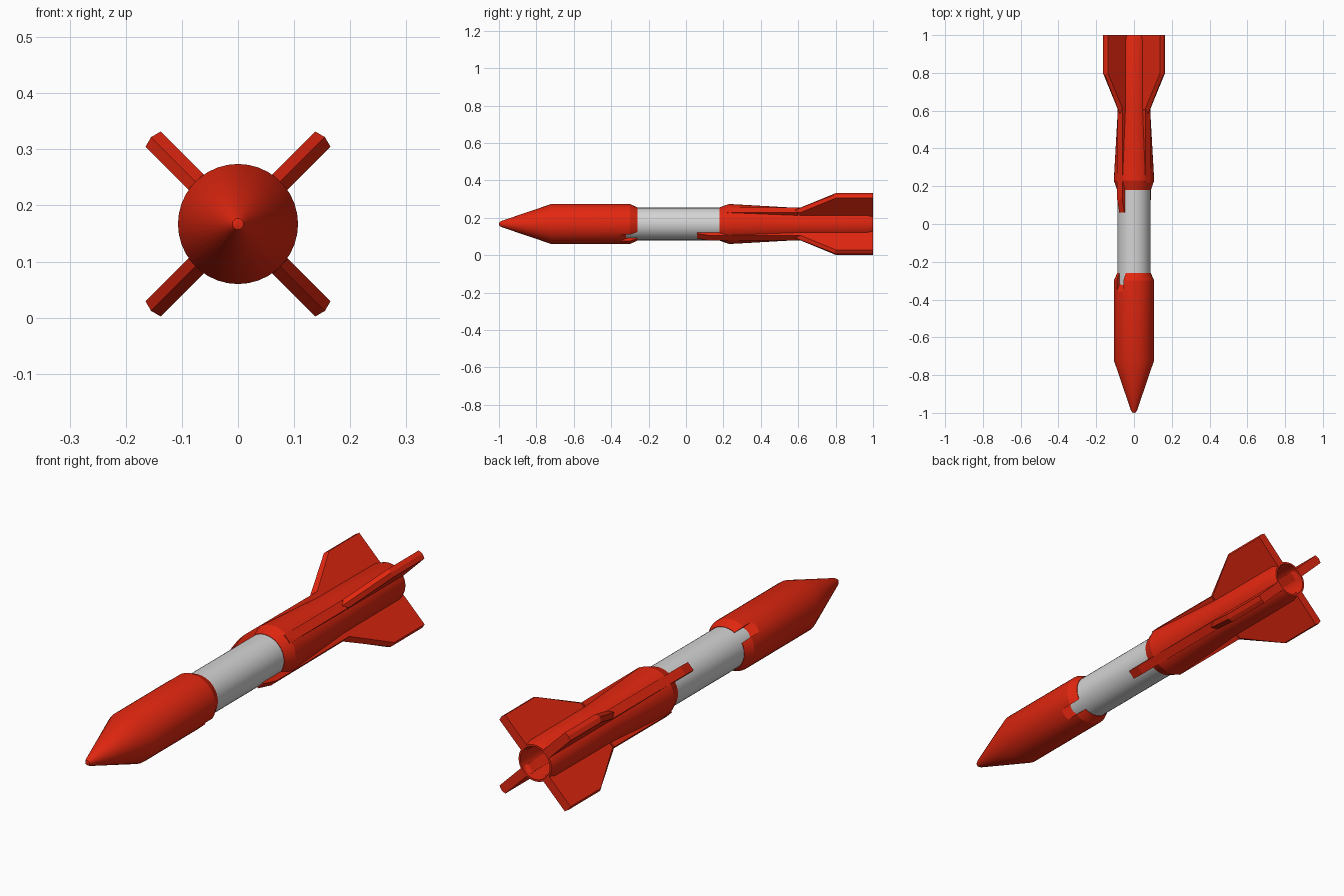
import bpy, bmesh, math
from mathutils import Vector, Matrix

AXIS_Z = 0.167
SEGMENTS = 36

if "Cube" in bpy.data.objects:
    bpy.data.objects.remove(bpy.data.objects["Cube"], do_unlink=True)


def make_material(name, colour):
    mat = bpy.data.materials.new(name)
    mat.use_nodes = True
    mat.diffuse_color = (*colour, 1)
    bsdf = next(n for n in mat.node_tree.nodes if n.type == "BSDF_PRINCIPLED")
    bsdf.inputs["Base Color"].default_value = (*colour, 1)
    return mat


RED = make_material("red paint", (0.76, 0.02, 0.005))
WHITE = make_material("light grey paint", (0.66, 0.66, 0.66))


def finish(bm, name, mat, smooth=True):
    bmesh.ops.remove_doubles(bm, verts=bm.verts, dist=0.00005)
    bmesh.ops.recalc_face_normals(bm, faces=bm.faces)
    mesh = bpy.data.meshes.new(name)
    bm.to_mesh(mesh)
    bm.free()
    mesh.materials.append(mat)
    obj = bpy.data.objects.new(name, mesh)
    bpy.context.collection.objects.link(obj)
    if smooth:
        bpy.ops.object.select_all(action="DESELECT")
        obj.select_set(True)
        bpy.context.view_layer.objects.active = obj
        bpy.ops.object.shade_smooth_by_angle(angle=math.radians(20))
    return obj


def lathe(name, profile, mat):
    """Spin (radius, y) points about the long axis."""
    bm = bmesh.new()
    verts = [bm.verts.new((r, y, AXIS_Z)) for r, y in profile]
    edges = [bm.edges.new(pair) for pair in zip(verts, verts[1:])]
    bmesh.ops.spin(bm, geom=verts + edges, cent=(0, 0, AXIS_Z), axis=(0, 1, 0),
                   angle=math.tau, steps=SEGMENTS, use_merge=True)
    return finish(bm, name, mat)


def radial_plate(name, layers, angle, mat=RED):
    """Loft (y, radius) outlines at several thickness offsets, turned to an angle."""
    bm = bmesh.new()
    rings = [[bm.verts.new((r, y, t)) for y, r in outline] for t, outline in layers]
    for a, b in zip(rings, rings[1:]):
        for i in range(len(a)):
            j = (i + 1) % len(a)
            bm.faces.new((a[i], a[j], b[j], b[i]))
    bm.faces.new(rings[0])
    bm.faces.new(rings[-1])
    turn = Matrix.Rotation(-math.radians(angle), 4, "Y")
    bm.transform(Matrix.Translation(Vector((0, 0, AXIS_Z))) @ turn)
    return finish(bm, name, mat, smooth=False)


# Body sections
nose = lathe("nose_section", [(0, -1), (0.010, -0.997), (0.017, -0.985), (0.107, -0.72),
                              (0.107, -0.30), (0.089, -0.26), (0, -0.26)], RED)
lathe("middle_tube", [(0, -0.40), (0.087, -0.40), (0.087, 0.22), (0, 0.22)], WHITE)
lathe("tail_section", [(0, 0.18), (0.089, 0.18), (0.107, 0.23), (0.086, 0.60),
                       (0.085, 0.97), (0.076, 1.0), (0.068, 1.0), (0.066, 0.85),
                       (0, 0.85)], RED)

# Fins with a pointed leading edge and tip
HALF = 0.019
fin_side = [(0.61, 0.06), (0.61, 0.104), (0.80, 0.214), (1.0, 0.214), (1.0, 0.073),
            (0.97, 0.06)]
fin_ridge = [(0.58, 0.06), (0.58, 0.104), (0.79, 0.219), (1.0, 0.219), (1.0, 0.073),
             (0.97, 0.06)]
fin_layers = [(-HALF, fin_side), (0, fin_ridge), (HALF, fin_side)]

# Strakes ahead of the fins: long on one diagonal, short on the other
long_strake = [(0.06, 0.07), (0.06, 0.091), (0.13, 0.107), (0.66, 0.105), (0.66, 0.06)]
short_strake = [(0.22, 0.07), (0.22, 0.106), (0.60, 0.105), (0.60, 0.06)]

corners = {"upper_left": 45, "upper_right": 135, "lower_right": 225, "lower_left": 315}
for place, angle in corners.items():
    radial_plate("fin_" + place, fin_layers, angle)
    is_long = place in ("upper_right", "lower_left")
    outline = long_strake if is_long else short_strake
    radial_plate("strake_" + place, [(-HALF, outline), (HALF, outline)], angle)
    if is_long:
        # Sloped slot in the rear rim of the nose section
        slot = [(-0.36, 0.108), (-0.31, 0.080), (-0.24, 0.080), (-0.24, 0.13), (-0.36, 0.13)]
        cutter = radial_plate("slot_cutter", [(-0.024, slot), (0.024, slot)], angle)
        cutter.hide_render = True
        cut = nose.modifiers.new("slot", "BOOLEAN")
        cut.operation = "DIFFERENCE"
        cut.solver = "EXACT"
        cut.object = cutter
        bpy.ops.object.select_all(action="DESELECT")
        nose.select_set(True)
        bpy.context.view_layer.objects.active = nose
        # Keep the slots ahead of any smoothing step
        bpy.ops.object.modifier_move_to_index(modifier=cut.name, index=0)
        bpy.ops.object.modifier_apply(modifier=cut.name)
        bpy.data.objects.remove(cutter, do_unlink=True)
